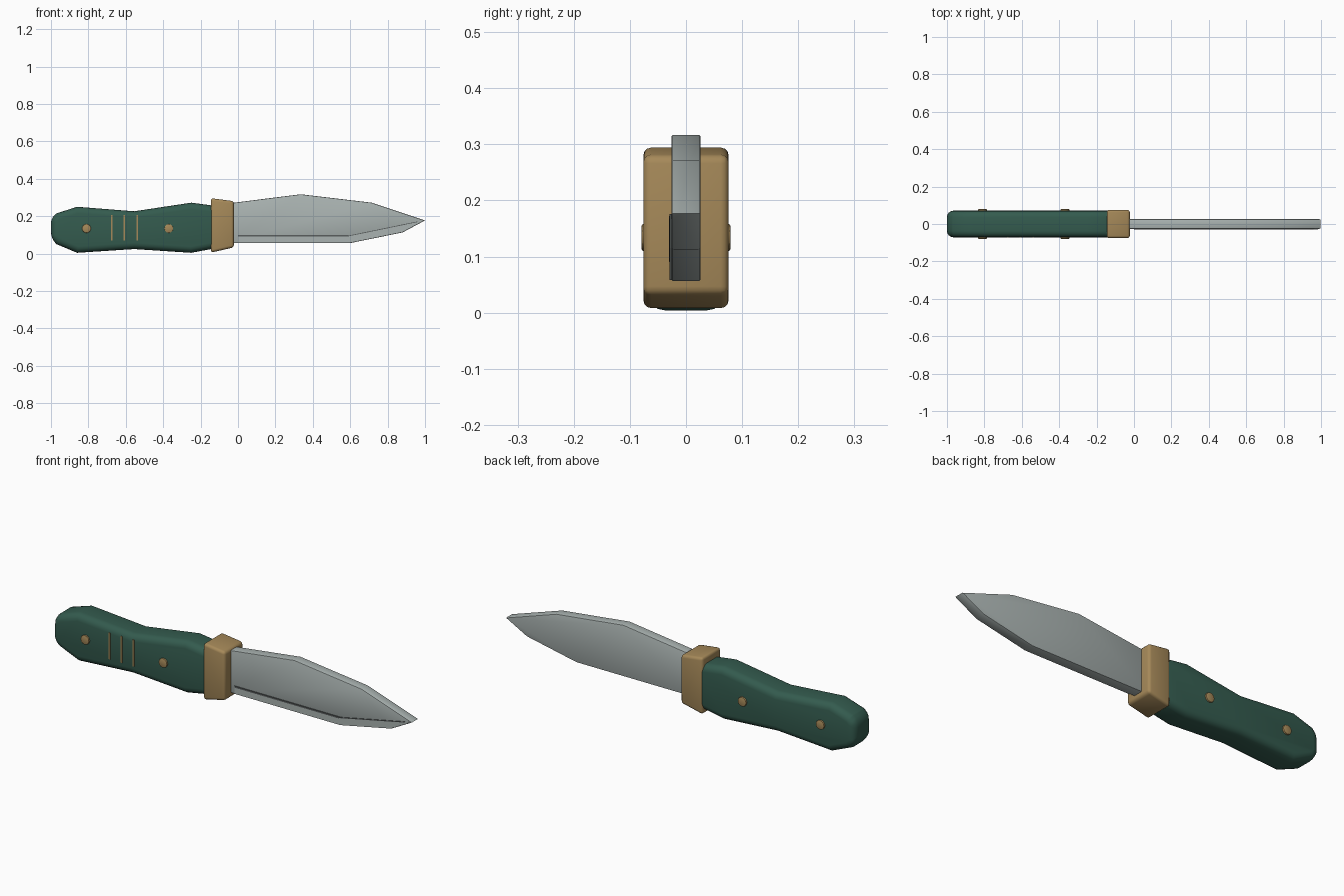
import bpy
import bmesh
import math
from mathutils import Matrix

if "Cube" in bpy.data.objects:
    bpy.data.objects.remove(bpy.data.objects["Cube"], do_unlink=True)


def material(name, rgb):
    mat = bpy.data.materials.new(name)
    mat.use_nodes = True
    color = (*rgb, 1)
    mat.diffuse_color = color
    mat.node_tree.nodes["Principled BSDF"].inputs["Base Color"].default_value = color
    return mat


steel = material("steel", (0.40, 0.45, 0.44))
dark_steel = material("dark_steel", (0.10, 0.11, 0.11))
brass = material("brass", (0.38, 0.25, 0.10))
green = material("green_grip", (0.034, 0.105, 0.077))


def finish(name, bm, mat, bevel, segments):
    """Turn a bmesh into an object with softened edges."""
    bmesh.ops.recalc_face_normals(bm, faces=bm.faces)
    mesh = bpy.data.meshes.new(name)
    bm.to_mesh(mesh)
    bm.free()
    mesh.materials.append(mat)
    obj = bpy.data.objects.new(name, mesh)
    bpy.context.collection.objects.link(obj)
    bpy.ops.object.select_all(action="DESELECT")
    obj.select_set(True)
    bpy.context.view_layer.objects.active = obj
    if bevel:
        mod = obj.modifiers.new("soft_edges", "BEVEL")
        mod.width = bevel
        mod.segments = segments
        mod.limit_method = "ANGLE"
        mod.angle_limit = math.radians(30)
        bpy.ops.object.modifier_apply(modifier=mod.name)
        bpy.ops.object.shade_smooth_by_angle(angle=math.radians(35))
    return obj


def slab(name, outline, y_front, y_back, mat, bevel=0, segments=3):
    """Extrude a side outline (x, z) through the thickness."""
    bm = bmesh.new()
    face = bm.faces.new([bm.verts.new((x, y_front, z)) for x, z in outline])
    out = bmesh.ops.extrude_face_region(bm, geom=[face])
    verts = [v for v in out["geom"] if isinstance(v, bmesh.types.BMVert)]
    bmesh.ops.translate(bm, verts=verts, vec=(0, y_back - y_front, 0))
    return finish(name, bm, mat, bevel, segments)


# Blade with a pointed tip
slab("blade", [(-0.06, 0.267), (0.335, 0.317), (0.715, 0.272), (1, 0.177),
               (0.88, 0.113), (0.6, 0.056), (-0.06, 0.056)],
     -0.026, 0.026, steel, 0.004, 2)

# Ground cutting edge and the dark line above it
slab("cutting_edge", [(0, 0.095), (0.59, 0.095), (0.985, 0.176),
                      (0.875, 0.115), (0.597, 0.058), (0, 0.058)],
     -0.029, -0.024, steel)
slab("edge_line", [(0, 0.09), (0.59, 0.09), (0.59, 0.098), (0, 0.098)],
     -0.03, -0.025, dark_steel)
slab("edge_line_tip", [(0.59, 0.092), (0.96, 0.168), (0.96, 0.172), (0.59, 0.096)],
     -0.03, -0.025, dark_steel)

# Tapered guard
slab("guard", [(-0.145, 0.296), (-0.022, 0.28), (-0.022, 0.033), (-0.145, 0.005)],
     -0.076, 0.076, brass, 0.014)

# Contoured grip
slab("handle", [(-1, 0.19), (-0.97, 0.215), (-0.86, 0.25), (-0.555, 0.226),
                (-0.25, 0.272), (-0.1, 0.252), (-0.1, 0.032), (-0.25, 0.004),
                (-0.555, 0.024), (-0.86, 0.004), (-0.97, 0.05), (-1, 0.08)],
     -0.071, 0.071, green, 0.034, 4)

# Pins through the grip
for label, x in (("rear", -0.81), ("front", -0.37)):
    bm = bmesh.new()
    place = Matrix.Translation((x, 0, 0.134)) @ Matrix.Rotation(math.pi / 2, 4, "X")
    bmesh.ops.create_cone(bm, cap_ends=True, segments=12, radius1=0.024,
                          radius2=0.024, depth=0.158, matrix=place)
    finish(label + "_pin", bm, brass, 0.003, 2)

# Inlay strips on the front of the grip
for i in range(3):
    x = -0.675 + i * 0.068
    slab(f"inlay_strip_{i + 1}", [(x - 0.004, 0.07), (x + 0.004, 0.07),
                                  (x + 0.004, 0.205), (x - 0.004, 0.205)],
         -0.073, -0.068, brass)
